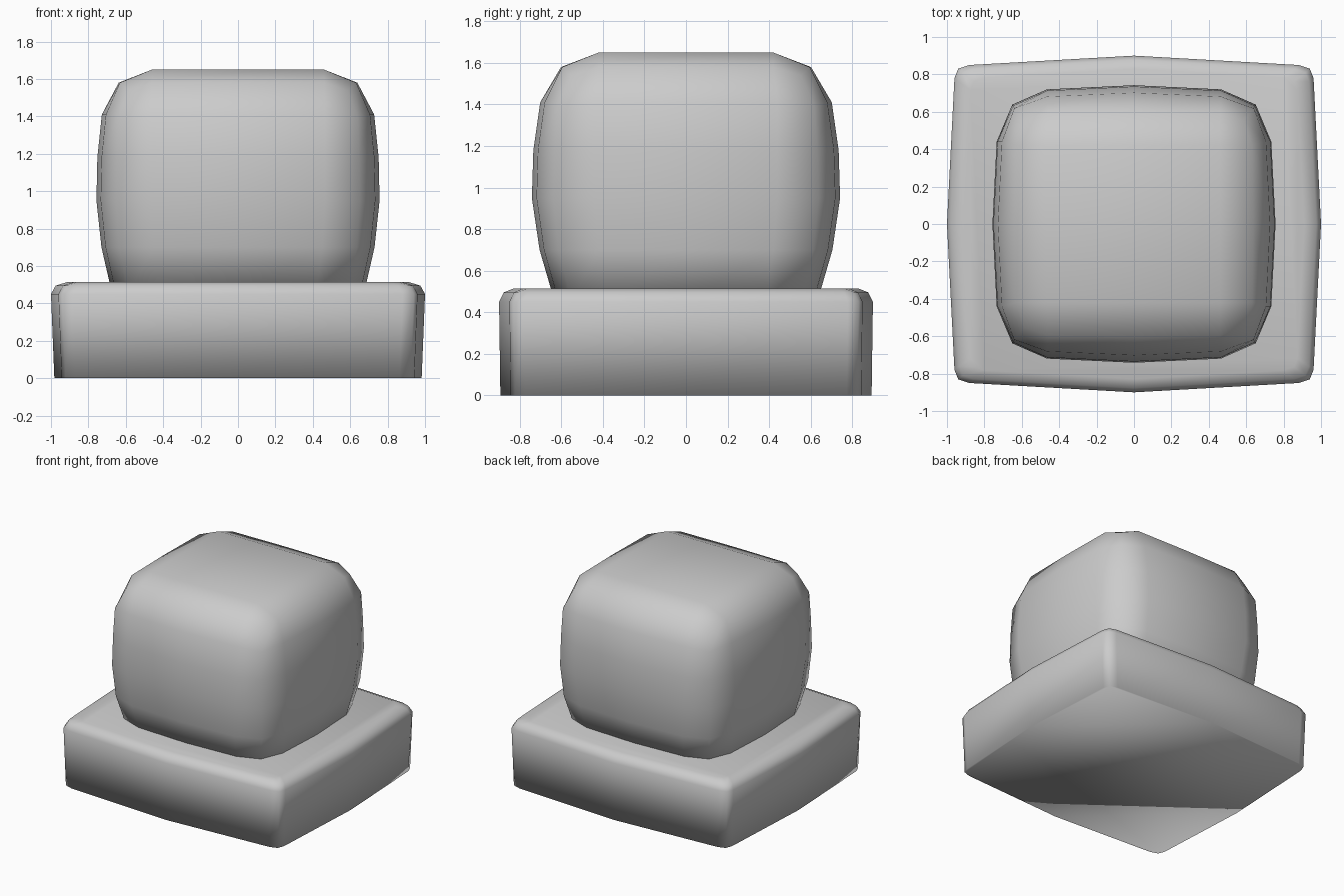
import bpy
import bmesh

if "Cube" in bpy.data.objects:
    bpy.data.objects.remove(bpy.data.objects["Cube"])


def full_loop(q):
    """Mirror a quarter outline (from the +x axis to the +y axis) into a loop."""
    r = q[::-1]
    loop = list(q)
    loop += [(-x, y, z) for x, y, z in r[1:]]
    loop += [(-x, -y, z) for x, y, z in q[1:]]
    loop += [(x, -y, z) for x, y, z in r[1:-1]]
    return loop


def loft(name, quarters):
    """Skin a stack of quarter outlines into a closed, smooth solid."""
    bm = bmesh.new()
    rings = [[bm.verts.new(p) for p in full_loop(q)] for q in quarters]
    n = len(rings[0])
    for a, b in zip(rings, rings[1:]):
        for i in range(n):
            j = (i + 1) % n
            bm.faces.new((a[i], a[j], b[j], b[i]))
    bm.faces.new(rings[0][::-1])
    bm.faces.new(rings[-1])
    bmesh.ops.remove_doubles(bm, verts=bm.verts, dist=0.0005)
    bmesh.ops.recalc_face_normals(bm, faces=bm.faces)
    for f in bm.faces:
        f.smooth = True
    me = bpy.data.meshes.new(name)
    bm.to_mesh(me)
    bm.free()
    ob = bpy.data.objects.new(name, me)
    bpy.context.collection.objects.link(ob)
    return ob


# Base slab: bulged sides, rounded corners, softened top rim
outline = [(1.0, 0), (0.96, 0.78), (0.94, 0.83), (0.88, 0.85), (0, 0.9)]
base_rings = []
for z, sx, sy in ((0, 0.982, 0.993), (0.45, 1, 1), (0.495, 0.975, 0.975), (0.515, 0.91, 0.92)):
    base_rings.append([(x * sx, y * sy, z) for x, y in outline])
loft("base", base_rings)

# Rounded block: z, half width, half depth, flat half width, flat half depth, corner, corner drop
rows = [
    (0.46, 0.675, 0.635, 0.42, 0.39, 0.87, 0),
    (0.70, 0.730, 0.705, 0.45, 0.42, 0.87, 0),
    (0.95, 0.757, 0.742, 0.465, 0.44, 0.86, 0),
    (1.18, 0.752, 0.735, 0.465, 0.44, 0.86, 0),
    (1.41, 0.728, 0.702, 0.465, 0.44, 0.88, 0.02),
    (1.58, 0.638, 0.602, 0.46, 0.42, 0.92, 0.04),
    (1.65, 0.460, 0.420, 0.46, 0.42, 1.0, 0),
]
block_rings = []
for z, w, d, fw, fd, c, drop in rows:
    k = 0.97 if z < 1.5 else 0.99 if z < 1.6 else 1.0
    block_rings.append([(w, 0, z), (w * k, fd, z), (w * c, d * c, z - drop), (fw, d * k, z), (0, d, z)])
loft("rounded_block", block_rings)
